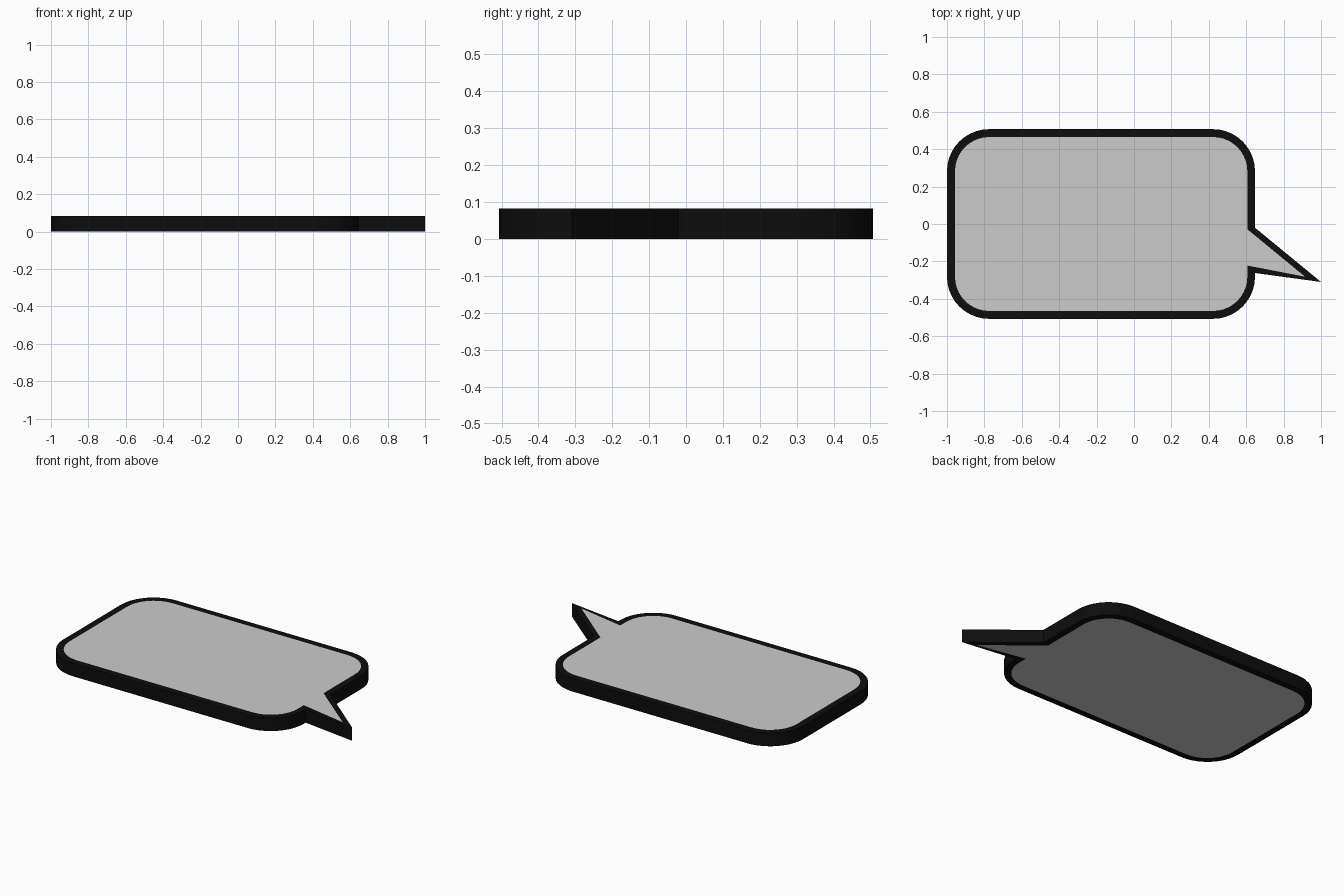
import bpy, bmesh, math

if "Cube" in bpy.data.objects:
    bpy.data.objects.remove(bpy.data.objects["Cube"])

HEIGHT = 0.082


def bubble_outline(x0, x1, half_y, radius, tail, steps=10):
    """Rounded rectangle, counter-clockwise, with a pointed tail on the right side."""
    pts = list(tail)
    cx0, cx1, cy = x0 + radius, x1 - radius, half_y - radius
    for i, (cx, yy) in enumerate([(cx1, cy), (cx0, cy), (cx0, -cy), (cx1, -cy)]):
        for s in range(steps + 1):
            a = math.pi / 2 * (i + s / steps)
            pts.append((cx + radius * math.cos(a), yy + radius * math.sin(a)))
    return pts


def make_object(name, bm):
    bmesh.ops.recalc_face_normals(bm, faces=bm.faces)
    mesh = bpy.data.meshes.new(name)
    bm.to_mesh(mesh)
    bm.free()
    obj = bpy.data.objects.new(name, mesh)
    bpy.context.collection.objects.link(obj)
    return obj


def add_loop(bm, pts, z):
    return [bm.verts.new((x, y, z)) for x, y in pts]


def bridge(bm, a, b):
    for i in range(len(a)):
        j = (i + 1) % len(a)
        bm.faces.new((a[i], a[j], b[j], b[i]))


outer = bubble_outline(-1.0, 0.647, 0.507, 0.225,
                       [(0.647, -0.262), (1.0, -0.31), (0.647, -0.02)])
inner = bubble_outline(-0.957, 0.606, 0.465, 0.183,
                       [(0.606, -0.222), (0.915, -0.282), (0.606, -0.028)])

# Dark border: outer wall with flat bands on top and underneath
bm = bmesh.new()
in_low, out_low = add_loop(bm, inner, 0), add_loop(bm, outer, 0)
out_top, in_top = add_loop(bm, outer, HEIGHT), add_loop(bm, inner, HEIGHT)
for a, b in ((in_low, out_low), (out_low, out_top), (out_top, in_top)):
    bridge(bm, a, b)
border = make_object("bubble_border", bm)
black = bpy.data.materials.new("black")
black.diffuse_color = (0.004, 0.004, 0.004, 1)
black.use_nodes = True
black.node_tree.nodes["Principled BSDF"].inputs["Base Color"].default_value = black.diffuse_color
border.data.materials.append(black)

# Grey panel: flush faces on top and underneath
bm = bmesh.new()
bm.faces.new(add_loop(bm, inner, HEIGHT))
bm.faces.new(list(reversed(add_loop(bm, inner, 0))))
bm.normal_update()
mesh = bpy.data.meshes.new("bubble_panel")
bm.to_mesh(mesh)
bm.free()
bpy.context.collection.objects.link(bpy.data.objects.new("bubble_panel", mesh))

# Smooth the rounded corners, keep the edges sharp
bpy.context.view_layer.objects.active = border
border.select_set(True)
bpy.ops.object.shade_smooth_by_angle(angle=math.radians(30))
